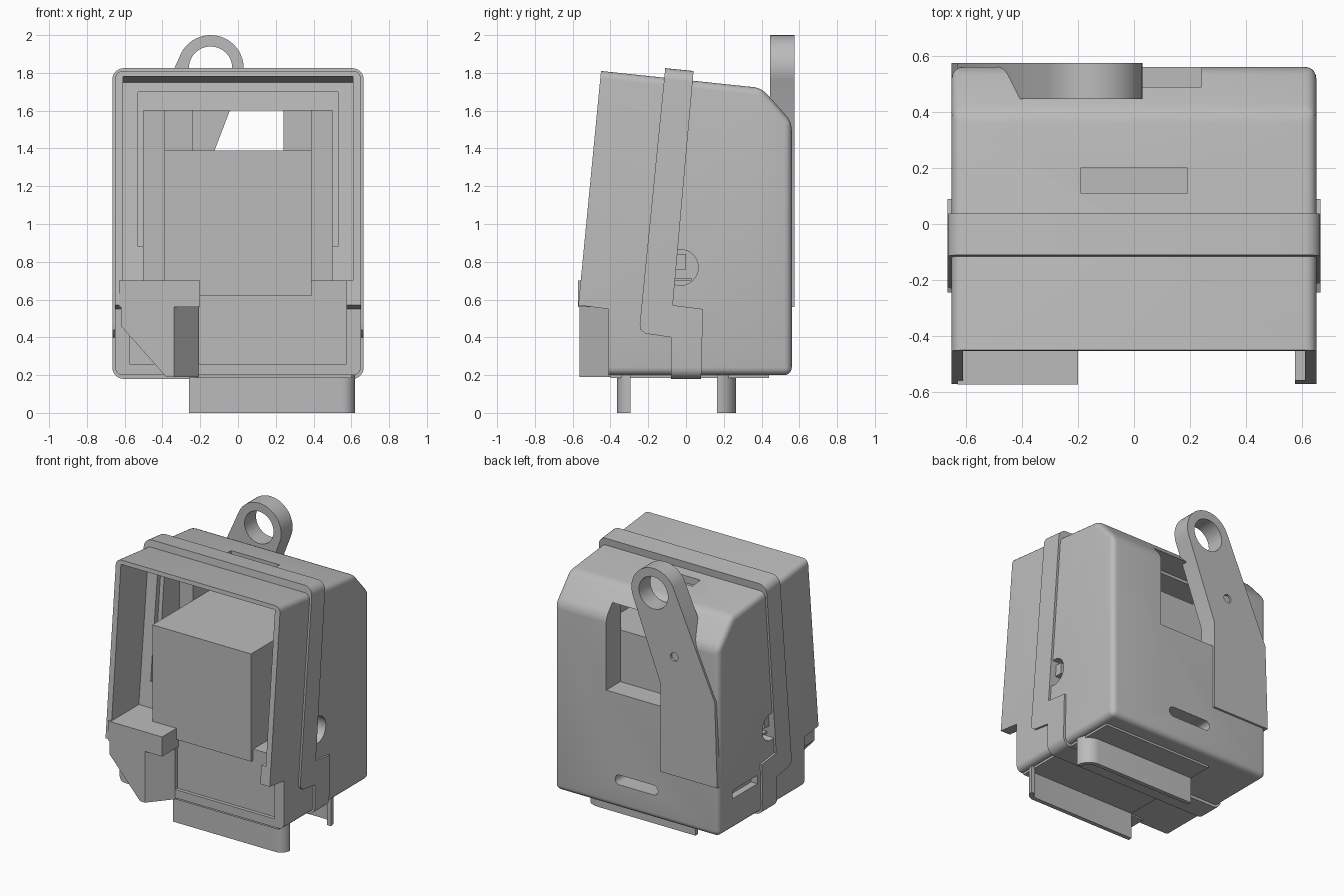
import bpy, bmesh, math
from mathutils import Vector

if "Cube" in bpy.data.objects:
    bpy.data.objects.remove(bpy.data.objects["Cube"])

grey = bpy.data.materials.new("plain grey")
grey.diffuse_color = (0.5, 0.5, 0.5, 1)
grey.use_nodes = True
grey.node_tree.nodes["Principled BSDF"].inputs["Base Color"].default_value = grey.diffuse_color


def prism(name, pts, lo, hi, axis="x", bevel=0.0, keep=None, segs=5):
    """Extrude a closed outline along an axis; optionally round chosen edges."""
    def place(p, t):
        return (t, p[0], p[1]) if axis == "x" else (p[0], t, p[1]) if axis == "y" else (p[0], p[1], t)
    bm = bmesh.new()
    a = [bm.verts.new(place(p, lo)) for p in pts]
    b = [bm.verts.new(place(p, hi)) for p in pts]
    bm.faces.new(a)
    bm.faces.new(b[::-1])
    n = len(pts)
    for i in range(n):
        bm.faces.new((a[i], b[i], b[(i + 1) % n], a[(i + 1) % n]))
    bmesh.ops.recalc_face_normals(bm, faces=bm.faces[:])
    if bevel:
        edges = [e for e in bm.edges if keep(e.verts[0].co, e.verts[1].co)]
        bmesh.ops.bevel(bm, geom=edges, offset=bevel, segments=segs, profile=0.5,
                        affect="EDGES", clamp_overlap=True)
    me = bpy.data.meshes.new(name)
    bm.to_mesh(me)
    bm.free()
    ob = bpy.data.objects.new(name, me)
    bpy.context.collection.objects.link(ob)
    me.materials.append(grey)
    return ob


def box(name, x0, x1, y0, y1, z0, z1):
    return prism(name, [(y0, z0), (y1, z0), (y1, z1), (y0, z1)], x0, x1)


def circle(cx, cz, r, n=32, start=0.0, end=2 * math.pi, closed=False):
    m = n if not closed else n - 1
    return [(cx + r * math.cos(start + (end - start) * i / m),
             cz + r * math.sin(start + (end - start) * i / m)) for i in range(n)]


def cut(ob, cutters):
    for c in cutters:
        c.hide_render = True
        c.hide_viewport = False
        m = ob.modifiers.new("cut", "BOOLEAN")
        m.operation, m.solver, m.object = "DIFFERENCE", "EXACT", c
        bpy.context.view_layer.objects.active = ob
        bpy.ops.object.modifier_apply(modifier=m.name)


def smooth(ob):
    bpy.ops.object.select_all(action="DESELECT")
    ob.select_set(True)
    bpy.context.view_layer.objects.active = ob
    bpy.ops.object.shade_smooth_by_angle(angle=math.radians(30))


# Main shell, rounded everywhere except the open front rim
shell = prism("shell", [(-.45, 1.81), (.40, 1.72), (.56, 1.54), (.56, .2), (-.41, .2), (-.41, .55), (-.57, .57)],
              -.65, .65, bevel=.04, keep=lambda p, q: not (p.y < -.4 and q.y < -.4)
              or (p.z > 1.8 and q.z > 1.8 and abs(p.x - q.x) < .01))

# Slanted band around the shell with a jogged lower leg
band = prism("band", [(-.11, 1.825), (.04, 1.81), (-.07, .57), (.09, .55), (.08, .18), (-.08, .18),
                      (-.08, .40), (-.215, .42), (-.24, .44), (-.245, .47)],
             -.665, .665, bevel=.05,
             keep=lambda p, q: False)
# Round the four long corners of the band by trimming with a rounded outline
outline = []
for cx, cz, s in ((.605, 1.77, 0), (-.605, 1.77, 1), (-.605, .24, 2), (.605, .24, 3)):
    outline += circle(cx, cz, .06, 7, s * math.pi / 2, (s + 1) * math.pi / 2, True)
trim = prism("band_trim", outline, -1, 1, "y")
for v in trim.data.vertices:          # follow the sloping roof
    if v.co.z > 1:
        v.co.z -= .1 * (v.co.y + .11) + .005
trim.hide_render = True
m = band.modifiers.new("trim", "BOOLEAN")
m.operation, m.solver, m.object = "INTERSECT", "EXACT", trim
bpy.context.view_layer.objects.active = band
bpy.ops.object.modifier_apply(modifier=m.name)

# Stepped front cavity, rear window, and small openings
cavity = [
    prism("hood_cutter", [(-.9, 1.825), (-.14, 1.75), (-.25, .7), (-.9, .7)], -.61, .61),
    box("lower_front_cutter", -.575, .575, -.9, -.385, .26, .71),
    prism("lip_cutter", [(-.5, 1.7), (-.11, 1.7), (-.19, .88), (-.5, .88)], -.53, .53),
    box("chamber_cutter", -.5, .5, -.5, .05, .7, 1.6),
    box("rear_chamber_cutter", -.39, .39, -.3, .39, .7, 1.6),
    box("window_cutter", -.24, .24, .3, .8, 1.02, 1.62),
]
slot = circle(.135, .405, .035, 9, -math.pi / 2, math.pi / 2, True) + \
    circle(-.135, .405, .035, 9, math.pi / 2, 1.5 * math.pi, True)
openings = [
    prism("rear_slot_cutter", slot, .4, .8, "y"),
    box("roof_slot_cutter", -.19, .19, .11, .20, 1.70, 1.9),
    box("left_slot_cutter", -.8, -.6, .12, .40, .42, .48),
]
for s in (-1, 1):
    openings.append(prism("side_hole_cutter", circle(-.03, .77, .095), *sorted((s * .53, s * .8))))
cut(shell, cavity + openings)
cut(band, cavity)

# Catch inside each side hole
for s in (-1, 1):
    box("side_catch", *sorted((s * .52, s * .62)), -.07, .0, .76, .84)
    box("side_catch_bar", *sorted((s * .52, s * .60)), -.1, .03, .70, .715)

# Inner module
box("inner_block", -.39, .39, -.41, .40, .62, 1.39)

# Front left latch: cap and tapered lower block
box("latch_cap", -.63, -.20, -.572, -.36, .56, .70)
latch = prism("latch_block", [(-.62, .56), (-.62, .46), (-.38, .19), (-.21, .19), (-.21, .56)], -.565, -.36, "y")
cut(latch, [prism("latch_cutter", [(-.34, -.60), (-.34, -.565), (-.21, -.41), (-.1, -.41), (-.1, -.60)],
                  0, 1, "z")])

# Hanging arm: ring at the top, leaning strap, and flat base on the back
a1 = -math.atan(.39)
a2 = math.pi - math.atan(.51)
arm = prism("hanging_arm", circle(-.145, 1.825, .175, 25, a1, a2, True)
            + [(-.63, 1.17), (-.65, .56), (-.20, .56), (-.20, 1.19)], .445, .575, "y")
cut(arm, [prism("ring_cutter", circle(-.145, 1.825, .115), 0, 1, "y"),
          prism("pin_cutter", circle(-.31, 1.41, .03, 20), .5, 1, "y")])

# Mounting rail underneath: base plate and two flanges with curved right ends
box("rail_plate", -.26, .60, -.40, .44, .185, .21)


def flange(name, y_out, depth, t):
    s = 1 if depth > 0 else -1
    r = abs(depth)
    outer = [(.62 - r + r * math.sin(a), y_out + s * (r - r * math.cos(a)))
             for a in [i * math.pi / 16 for i in range(9)]]
    inner = [(.62 - r + (r - t) * math.sin(a), y_out + s * (r - (r - t) * math.cos(a)))
             for a in [i * math.pi / 16 for i in range(9)]]
    prism_ob = prism(name, [(-.26, y_out)] + outer + inner[::-1] + [(-.26, y_out + s * t)], 0, .2, "z")
    return prism_ob


flange("front_flange", -.365, .07, .03)
flange("rear_flange", .265, -.10, .03)

# Shading, and removal of helpers from the scene
for ob in list(bpy.data.objects):
    if ob.hide_render:
        bpy.data.objects.remove(ob)
    else:
        smooth(ob)
